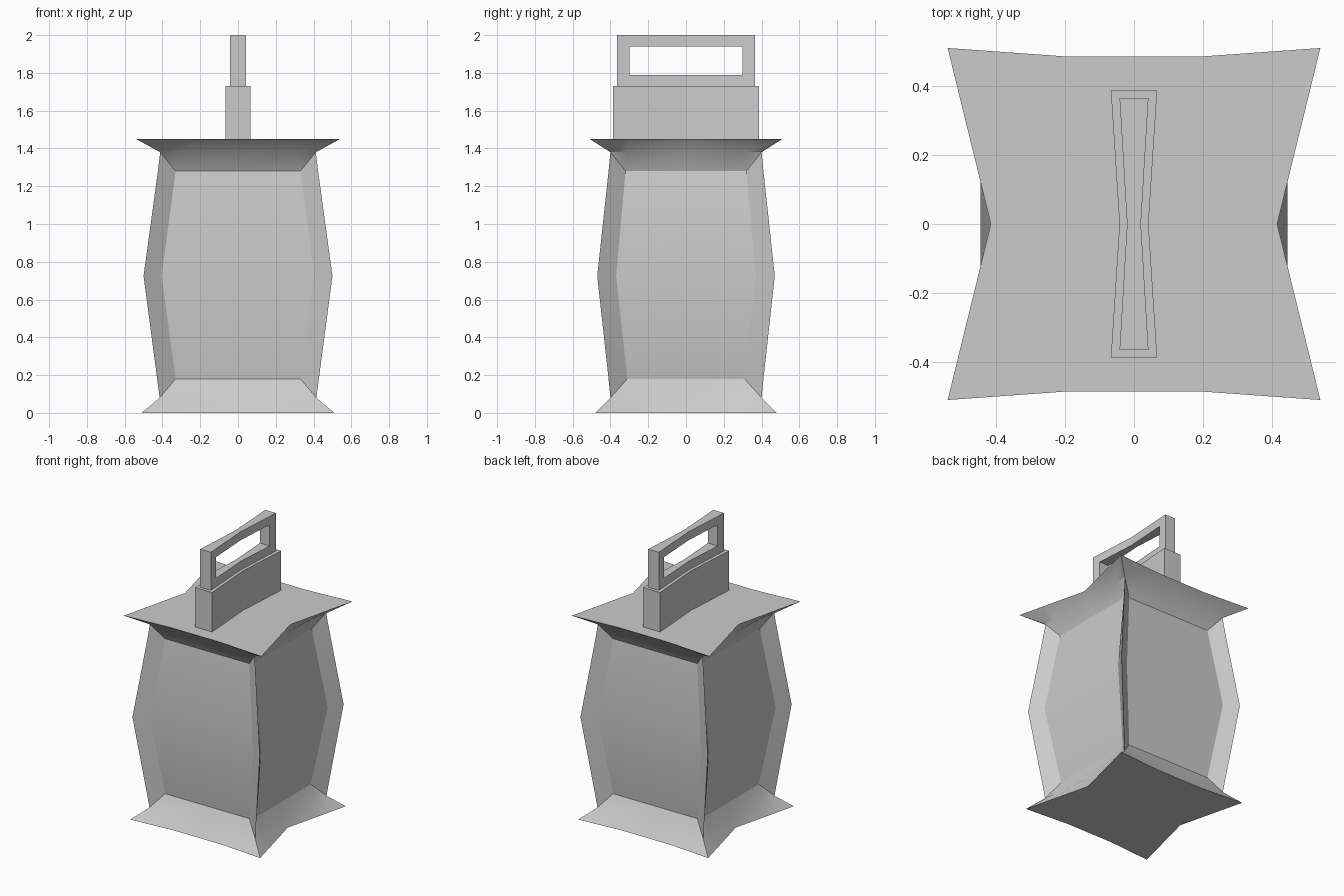
import bpy, bmesh

if "Cube" in bpy.data.objects:
    bpy.data.objects.remove(bpy.data.objects["Cube"])


def finish(bm, name, smooth=False):
    bmesh.ops.recalc_face_normals(bm, faces=bm.faces)
    mesh = bpy.data.meshes.new(name)
    bm.to_mesh(mesh)
    bm.free()
    obj = bpy.data.objects.new(name, mesh)
    bpy.context.collection.objects.link(obj)
    if smooth:
        bpy.context.view_layer.objects.active = obj
        obj.select_set(True)
        bpy.ops.object.shade_smooth_by_angle(angle=0.45)
        obj.select_set(False)
    return obj


def ring(bm, z, cx, cy, px, fy, py, qx, mx):
    """Corner (cx, cy), front points (px, fy), right points (qx, py), right middle mx."""
    half = [(-cx, -cy), (-px, -fy), (0, -fy), (px, -fy),
            (cx, -cy), (qx, -py), (mx, 0), (qx, py)]
    pts = half + [(-x, -y) for x, y in half]
    return [bm.verts.new((x, y, z)) for x, y in pts]


# Lantern body: pinched base flare, recessed bulging panels, pinched lid flare
bm = bmesh.new()
levels = [
    (0.00, .51, .48, .18, .455, .31, .468, .39),
    (0.08, .415, .40, .33, .40, .31, .406, .375),
    (0.18, .428, .41, .33, .345, .31, .355, .355),
    (0.725, .50, .47, .405, .412, .37, .445, .445),
    (1.28, .424, .41, .33, .345, .32, .355, .355),
    (1.38, .412, .40, .33, .40, .31, .408, .38),
    (1.45, .54, .51, .19, .485, .31, .491, .415),
]
rings = [ring(bm, *lv) for lv in levels]
for r, (low, up) in enumerate(zip(rings, rings[1:])):
    for i in range(16):
        j = (i + 1) % 16
        a, b, c, d = low[i], low[j], up[j], up[i]
        if r in (1, 4) and i % 4 in (0, 3):
            # mitred panel frame corners
            if (r == 1) == (i % 4 == 0):
                tris = (a, b, c), (a, c, d)
            else:
                tris = (a, b, d), (b, c, d)
            for t in tris:
                bm.faces.new(t)
        else:
            bm.faces.new((a, b, c, d))
bm.faces.new(rings[0][::-1])
bm.faces.new(rings[-1])
finish(bm, "lantern_body", smooth=True)

# Handle mount: block pinched at the middle
bm = bmesh.new()
outline = [(-.067, -.387), (.067, -.387), (.042, 0),
           (.067, .387), (-.067, .387), (-.042, 0)]
bottom = [bm.verts.new((x, y, 1.44)) for x, y in outline]
top = [bm.verts.new((x, y, 1.73)) for x, y in outline]
for i in range(6):
    j = (i + 1) % 6
    bm.faces.new((bottom[i], bottom[j], top[j], top[i]))
bm.faces.new(bottom[::-1])
bm.faces.new(top)
finish(bm, "handle_mount")

# Handle: pinched frame with a rectangular opening
bm = bmesh.new()


def loop(side, y, z0, z1):
    pts = [(-y, z0), (0, z0), (y, z0), (y, z1), (0, z1), (-y, z1)]
    return [bm.verts.new((side * (.02 + .06 * abs(p)), p, z)) for p, z in pts]


outer_l, outer_r = [loop(s, .365, 1.725, 2.0) for s in (-1, 1)]
inner_l, inner_r = [loop(s, .30, 1.79, 1.94) for s in (-1, 1)]
for p, q in ((outer_l, outer_r), (outer_r, inner_r),
             (inner_r, inner_l), (inner_l, outer_l)):
    for i in range(6):
        j = (i + 1) % 6
        bm.faces.new((p[i], p[j], q[j], q[i]))
finish(bm, "handle")
